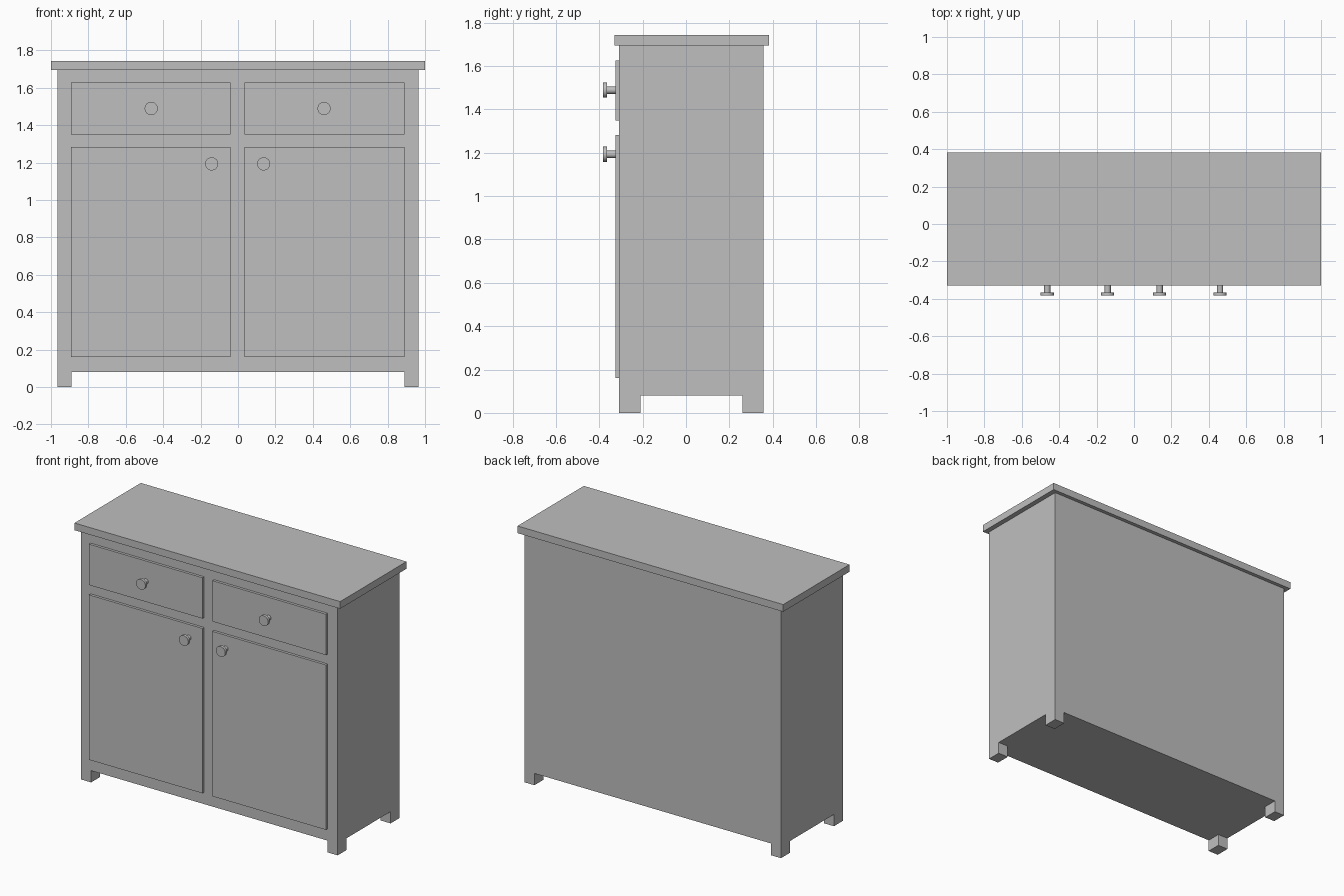
import bpy
import bmesh
from math import radians
from mathutils import Vector

if "Cube" in bpy.data.objects:
    bpy.data.objects.remove(bpy.data.objects["Cube"], do_unlink=True)

GREY = (0.52, 0.52, 0.52, 1)
paint = bpy.data.materials.new("grey_paint")
paint.use_nodes = True
paint.diffuse_color = GREY
paint.node_tree.nodes["Principled BSDF"].inputs["Base Color"].default_value = GREY

MID = -0.002              # middle of the cabinet front
FRONT, BACK = -0.308, 0.358
HALF = 0.966              # half width of the body
FLOOR, UNDER_TOP, TOP = 0.08, 1.695, 1.744
PANEL_FACE = -0.326       # front surface of doors and drawers


def box(name, lo, hi):
    """Axis-aligned box between two corners."""
    lo, hi = Vector(lo), Vector(hi)
    bpy.ops.mesh.primitive_cube_add(size=1)
    obj = bpy.context.object
    obj.name = name
    size, centre = hi - lo, (lo + hi) / 2
    for v in obj.data.vertices:
        v.co = Vector(a * b for a, b in zip(v.co, size)) + centre
    obj.data.materials.append(paint)
    return obj


def disc(name, radius, x, z, y_front, y_back):
    """Round rod pointing along y."""
    bpy.ops.mesh.primitive_cylinder_add(
        vertices=32, radius=radius, depth=y_back - y_front,
        location=(x, (y_front + y_back) / 2, z), rotation=(radians(90), 0, 0))
    obj = bpy.context.object
    obj.name = name
    obj.data.materials.append(paint)
    bpy.ops.object.shade_smooth_by_angle(angle=radians(40))


# Body: slice the box, then pull the corner cells down into feet
body = box("body", (-HALF, FRONT, FLOOR), (HALF, BACK, UNDER_TOP))
leg_x, leg_front, leg_back = 0.89, -0.211, 0.261
bm = bmesh.new()
bm.from_mesh(body.data)
for point, normal in (((-leg_x, 0, 0), (1, 0, 0)), ((leg_x, 0, 0), (1, 0, 0)),
                      ((0, leg_front, 0), (0, 1, 0)), ((0, leg_back, 0), (0, 1, 0))):
    bmesh.ops.bisect_plane(bm, geom=bm.verts[:] + bm.edges[:] + bm.faces[:],
                           plane_co=point, plane_no=normal)
feet = []
for f in bm.faces:
    c = f.calc_center_median()
    if f.normal.z < -0.9 and abs(c.x) > leg_x and not leg_front < c.y < leg_back:
        feet.append(f)
for f in feet:
    new = bmesh.ops.extrude_discrete_faces(bm, faces=[f])["faces"]
    for v in new[0].verts:
        v.co.z = 0
bmesh.ops.remove_doubles(bm, verts=bm.verts[:], dist=0.0001)
bmesh.ops.recalc_face_normals(bm, faces=bm.faces[:])
bm.to_mesh(body.data)
bm.free()

# Overhanging worktop
box("worktop", (-1, -0.33, UNDER_TOP), (1, 0.383, TOP))

# Drawer, door and their knobs on each side
for side, sign in (("left", 1), ("right", -1)):
    x1, x2 = sorted((MID + sign * 0.037, MID + sign * 0.892))
    for part, z1, z2, knob_x, knob_z in (("drawer", 1.349, 1.627, 0.462, 1.489),
                                         ("door", 0.16, 1.282, 0.139, 1.193)):
        box(f"{side}_{part}", (x1, PANEL_FACE, z1), (x2, FRONT, z2))
        x = MID + sign * knob_x
        disc(f"{side}_{part}_knob_stem", 0.017, x, knob_z, -0.366, PANEL_FACE)
        disc(f"{side}_{part}_knob", 0.035, x, knob_z, -0.383, -0.365)
